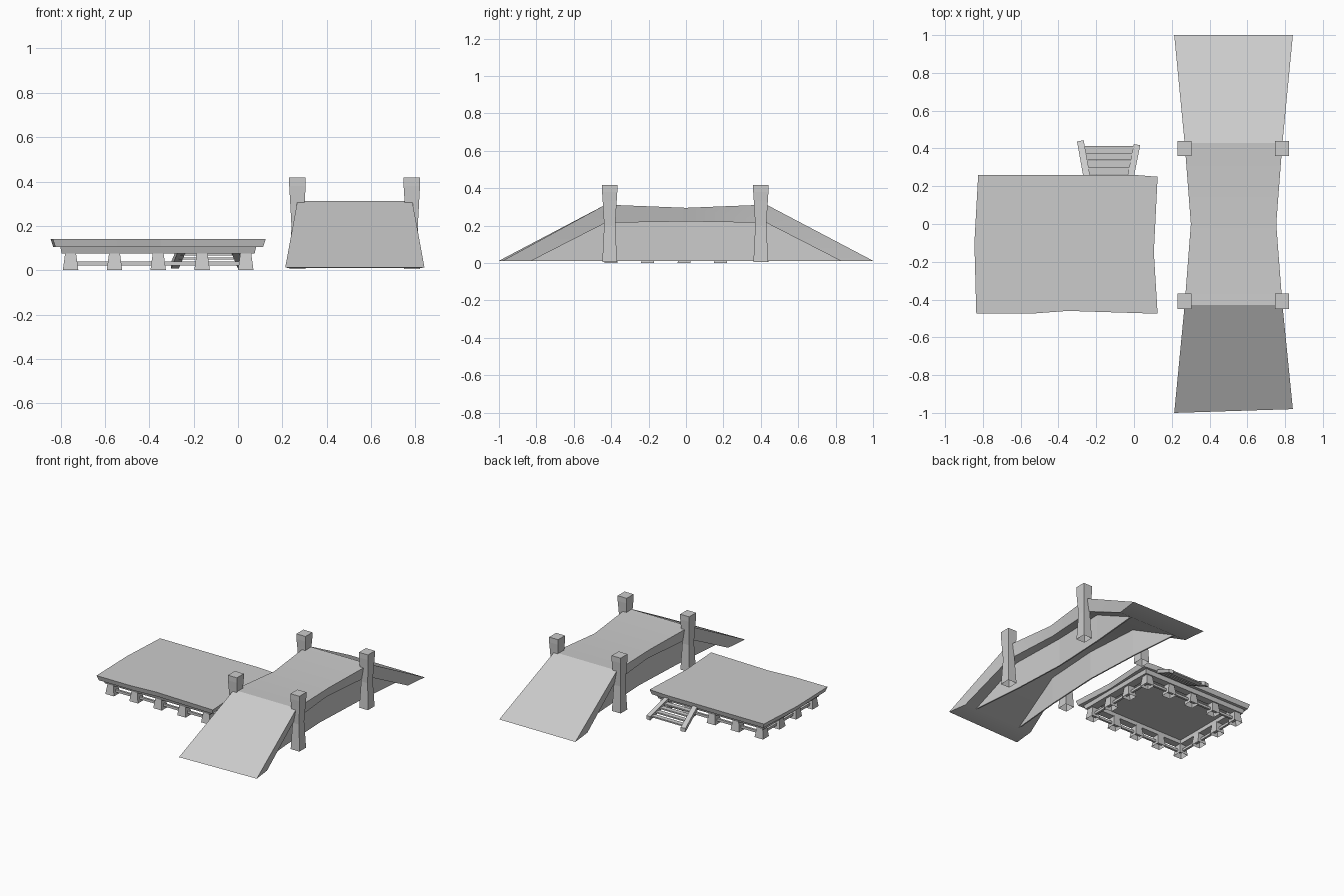
import bpy, bmesh
from mathutils import Vector

cube = bpy.data.objects.get("Cube")
if cube:
    bpy.data.objects.remove(cube)

grey = bpy.data.materials.new("plain grey")
grey.use_nodes = True
grey.diffuse_color = (0.6, 0.6, 0.6, 1)
grey.node_tree.nodes["Principled BSDF"].inputs["Base Color"].default_value = (0.6, 0.6, 0.6, 1)


def finish(bm, name):
    bmesh.ops.recalc_face_normals(bm, faces=bm.faces)
    mesh = bpy.data.meshes.new(name)
    bm.to_mesh(mesh)
    bm.free()
    mesh.materials.append(grey)
    obj = bpy.data.objects.new(name, mesh)
    bpy.context.collection.objects.link(obj)
    return obj


def loft(name, rings, first_cap=True, last_cap=True):
    """Skin a run of equal-length closed rings."""
    bm = bmesh.new()
    loops = [[bm.verts.new(p) for p in ring] for ring in rings]
    n = len(loops[0])
    for a, b in zip(loops, loops[1:]):
        for i in range(n):
            j = (i + 1) % n
            bm.faces.new((a[i], a[j], b[j], b[i]))
    if first_cap:
        bm.faces.new(loops[0])
    if last_cap:
        bm.faces.new(loops[-1])
    return finish(bm, name)


def rect(cx, cy, hx, hy, z):
    return [(cx + sx * hx, cy + sy * hy, z)
            for sx, sy in ((-1, -1), (1, -1), (1, 1), (-1, 1))]


def square_post(name, x, y, profile, depth=1):
    """Tapered post, open underneath."""
    loft(name, [rect(x, y, r, r * depth, z) for z, r in profile], first_cap=False)


def beam(name, start, end, width, height):
    """Straight bar with a rectangular section."""
    a, b = Vector(start), Vector(end)
    along = (b - a).normalized()
    side = along.cross(Vector((0, 0, 1))).normalized() * width / 2
    up = Vector((0, 0, height / 2))
    rings = [[p - side - up, p + side - up, p + side + up, p - side + up] for p in (a, b)]
    return loft(name, rings)


# Bridge deck: waisted slab with sloping ramps, underside slightly narrower
MID = 0.527
INSET = 0.02
# y on the right edge, y on the left edge, top z, half width, underside y, underside z, wall half width
deck = [(-1, -0.98, 0.012, 0.314, -0.83, 0.01, 0.2),
        (-0.43, -0.43, 0.312, 0.259, -0.43, 0.215, 0.165),
        (0, 0, 0.295, 0.226, 0, 0.222, 0.145),
        (0.43, 0.43, 0.312, 0.259, 0.43, 0.215, 0.165),
        (1, 1, 0.012, 0.314, 0.83, 0.01, 0.2)]
rings = [[(MID - w, ya, z), (MID + w, yb, z),
          (MID + w - INSET, by, bz), (MID - w + INSET, by, bz)]
         for ya, yb, z, w, by, bz, wall in deck]
bridge = loft("bridge_deck", rings)
bpy.context.view_layer.objects.active = bridge
bridge.select_set(True)
bpy.ops.object.shade_smooth_by_angle()

# Bridge side walls, set back under the deck and reaching the ground
for s, side in ((-1, "right"), (1, "left")):
    rings = []
    for ya, yb, z, w, by, bz, wall in deck:
        outer, inner = MID + s * wall, MID + s * (wall - 0.01)
        rings.append([(outer, by, bz + 0.002), (outer, by, 0.01),
                      (inner, by, 0.01), (inner, by, bz + 0.002)])
    loft("bridge_wall_" + side, rings)

# Bridge posts with flared feet and heads
post_profile = [(0.005, 0.036), (0.2, 0.027), (0.33, 0.034), (0.38, 0.037), (0.418, 0.037)]
for x in (0.268, 0.784):
    for y in (-0.408, 0.4):
        square_post("bridge_post", x, y, post_profile, depth=1.1)

# Platform top: uneven board outline with a bevelled lower edge
PX, PY = -0.36, -0.107
outline = [(-0.825, 0.26), (-0.845, -0.1), (-0.835, -0.475), (-0.55, -0.475),
           (-0.35, -0.46), (0.125, -0.475), (0.105, -0.15), (0.125, 0.25), (0, 0.26)]


def scaled(z, k):
    return [(PX + (x - PX) * k, PY + (y - PY) * k, z) for x, y in outline]


loft("platform_top", [scaled(0.14, 1), scaled(0.105, 0.975)])

# Platform frame: upright rim beneath the top
loft("platform_frame", [rect(PX, PY, hx, hy, z) for hx, hy, z in (
    (0.442, 0.335, 0.106), (0.435, 0.325, 0.076),
    (0.375, 0.27, 0.076), (0.375, 0.27, 0.106))], first_cap=False, last_cap=False)

# Platform legs around the rim
leg_profile = [(0, 0.035), (0.08, 0.024)]
xs = [-0.755, -0.557, -0.36, -0.162, 0.035]
ys = [-0.4, -0.205, -0.01, 0.185]
for x in xs:
    for y in ys:
        if x in (xs[0], xs[-1]) or y in (ys[0], ys[-1]):
            square_post("platform_leg", x, y, leg_profile)

# Low rails joining the legs
for y in (ys[0], ys[-1]):
    beam("platform_rail", (xs[0], y, 0.03), (xs[-1], y, 0.03), 0.016, 0.018)
for x in (xs[0], xs[-1]):
    beam("platform_rail", (x, ys[0], 0.03), (x, ys[-1], 0.03), 0.016, 0.018)

# Back steps: two splayed stringers and four treads
beam("step_stringer_right", (-0.284, 0.44, 0.022), (-0.25, 0.25, 0.105), 0.036, 0.028)
beam("step_stringer_left", (0.016, 0.42, 0.022), (-0.018, 0.25, 0.105), 0.034, 0.028)
for i in range(4):
    t = i / 3
    y, z, half = 0.395 - 0.115 * t, 0.035 + 0.054 * t, 0.138 - 0.018 * t
    beam("step_tread", (-0.133 - half, y, z), (-0.133 + half, y, z), 0.036, 0.01)
